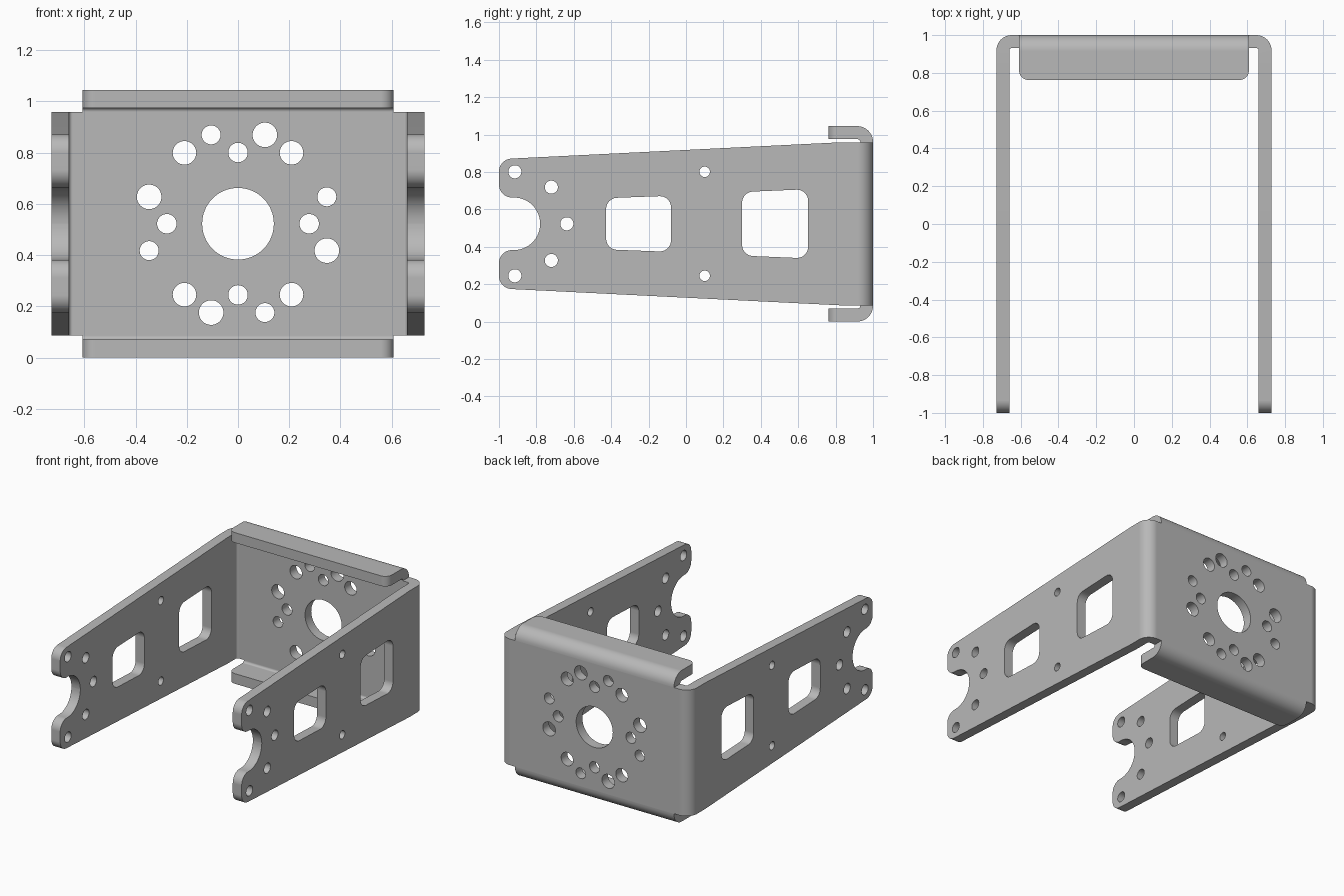
import bpy, bmesh, math
from mathutils import Vector, Matrix

if "Cube" in bpy.data.objects:
    bpy.data.objects.remove(bpy.data.objects["Cube"])

MID = 0.5225   # height of the symmetry plane

steel = bpy.data.materials.new("steel_grey")
steel.use_nodes = True
steel.diffuse_color = (0.48, 0.48, 0.48, 1)
steel.node_tree.nodes["Principled BSDF"].inputs["Base Color"].default_value = (0.48, 0.48, 0.48, 1)


def rounded(corners, steps=10):
    """Outline from (a, b, radius) corners, each replaced by a tangent arc."""
    out = []
    for i, (a, b, r) in enumerate(corners):
        p = Vector((a, b))
        if r == 0:
            out.append(p)
            continue
        u = (Vector(corners[i - 1][:2]) - p).normalized()
        v = (Vector(corners[(i + 1) % len(corners)][:2]) - p).normalized()
        half = u.angle(v) / 2
        centre = p + (u + v).normalized() * r / math.sin(half)
        start = p + u * r / math.tan(half) - centre
        end = p + v * r / math.tan(half) - centre
        turn = math.atan2(start.x * end.y - start.y * end.x, start.dot(end))
        for k in range(steps + 1):
            out.append(centre + Matrix.Rotation(turn * k / steps, 2) @ start)
    return out


def circle(a, b, r, n=40):
    return [Vector((a + r * math.cos(math.tau * k / n), b + r * math.sin(math.tau * k / n)))
            for k in range(n)]


def prism(name, outlines, axis, lo, hi):
    """Extrude closed outlines along an axis into one object."""
    place = {"X": lambda p, d: (d, p.x, p.y),
             "Y": lambda p, d: (p.x, d, p.y),
             "Z": lambda p, d: (p.x, p.y, d)}[axis]
    bm = bmesh.new()
    for line in outlines:
        low = [bm.verts.new(place(p, lo)) for p in line]
        high = [bm.verts.new(place(p, hi)) for p in line]
        bm.faces.new(low)
        bm.faces.new(high)
        for i in range(len(line)):
            bm.faces.new((low[i - 1], low[i], high[i], high[i - 1]))
    bmesh.ops.recalc_face_normals(bm, faces=bm.faces)
    mesh = bpy.data.meshes.new(name)
    bm.to_mesh(mesh)
    bm.free()
    mesh.materials.append(steel)
    obj = bpy.data.objects.new(name, mesh)
    bpy.context.collection.objects.link(obj)
    return obj


def finish(obj, cuts):
    """Apply boolean cuts, remove the cutters and shade the result."""
    for tool, operation in cuts:
        mod = obj.modifiers.new("cut", "BOOLEAN")
        mod.object, mod.operation, mod.solver = tool, operation, "EXACT"
        tool.hide_render = True
    bpy.context.view_layer.update()
    graph = bpy.context.evaluated_depsgraph_get()
    mesh = bpy.data.meshes.new_from_object(obj.evaluated_get(graph))
    obj.modifiers.clear()
    obj.data = mesh
    for tool, _ in cuts:
        bpy.data.objects.remove(tool)
    bpy.ops.object.select_all(action="DESELECT")
    obj.select_set(True)
    bpy.context.view_layer.objects.active = obj
    bpy.ops.object.shade_smooth_by_angle(angle=math.radians(30))
    weighted = obj.modifiers.new("flat_panels", "WEIGHTED_NORMAL")
    weighted.keep_sharp = True
    return obj


def flipped(corners):
    """Complete an outline by mirroring it over the middle height."""
    return corners + [(a, 2 * MID - b, r) for a, b, r in reversed(corners)]


# Bent U sheet: two arms and the back plate
half_u = [(0.728, -1.2, 0), (0.728, 1, 0.08), (-0.728, 1, 0.08), (-0.728, -1.2, 0),
          (-0.66, -1.2, 0), (-0.66, 0.932, 0.014), (0.66, 0.932, 0.014), (0.66, -1.2, 0)]
body = prism("bracket_body", [rounded(half_u)], "Z", -0.2, 1.3)

# Tapered side silhouette with the rounded notch at the tips
silhouette = flipped([(1.2, 0.9585, 0), (0.83, 0.9585, 0), (-1, 0.868, 0.07),
                      (-1, 0.663, 0.07), (-0.78, 0.663, 0.14)])
side_shape = prism("side_shape", [rounded(silhouette, 14)], "X", -1, 1)

# Arm windows and screw holes
windows = [rounded(flipped([(y0, MID + h0, 0.06), (y1, MID + h1, 0.06)])[:2]
                   + [(y1, MID - h1, 0.06), (y0, MID - h0, 0.06)])
           for y0, h0, y1, h1 in ((-0.427, 0.137, -0.08, 0.15), (0.3, 0.17, 0.653, 0.185))]
screws = [circle(-0.637, MID, 0.035)]
for y, dz, r in ((-0.915, 0.278, 0.035), (-0.72, 0.196, 0.035), (0.1, 0.278, 0.028)):
    screws += [circle(y, MID + s * dz, r) for s in (-1, 1)]
arm_cuts = prism("arm_cuts", windows + screws, "X", -1, 1)

# Back plate: centre bore, ring of holes in quarter turns, four corner holes
bores = [circle(0, MID, 0.14, 64)]
for x, z, r in ((0.278, 0, 0.038), (0.105, 0.347, 0.048), (-0.105, 0.347, 0.037)):
    for _ in range(4):
        bores.append(circle(x, MID + z, r))
        x, z = -z, x
bores += [circle(sx * 0.209, MID + sz * 0.277, 0.046) for sx in (-1, 1) for sz in (-1, 1)]
plate_cuts = prism("plate_cuts", bores, "Y", 0.85, 1.1)

finish(body, [(side_shape, "INTERSECT"), (arm_cuts, "DIFFERENCE"), (plate_cuts, "DIFFERENCE")])

# Folded lips above and below the back plate
lip = [(1, 0.9585, 0), (1, 1.045, 0.085), (0.6, 1.045, 0), (0.6, 0.975, 0),
       (0.932, 0.975, 0.015), (0.932, 0.9585, 0)]
lip_plan = [(-0.608, 1.1, 0), (0.608, 1.1, 0), (0.608, 0.762, 0.05), (-0.608, 0.762, 0.05)]
for name, upper in (("top_lip", True), ("bottom_lip", False)):
    shape = [(a, b if upper else 2 * MID - b, r) for a, b, r in lip]
    flange = prism(name, [rounded(shape)], "X", -0.8, 0.8)
    plan = prism("lip_plan", [rounded(lip_plan)], "Z", -0.2, 1.3)
    finish(flange, [(plan, "INTERSECT")])
